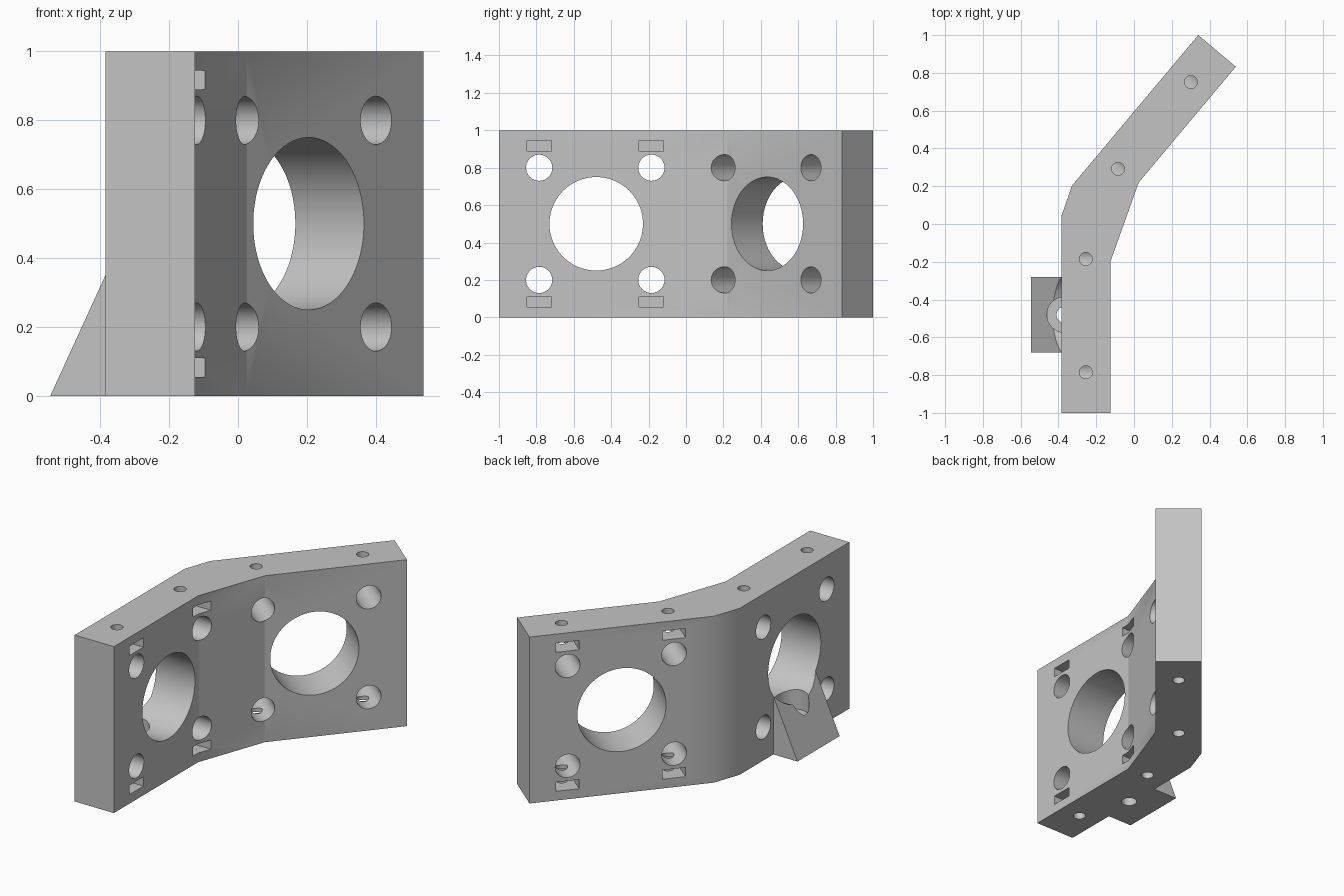
import bpy
import bmesh
import math
from mathutils import Matrix, Vector

cube = bpy.data.objects.get("Cube")
if cube:
    bpy.data.objects.remove(cube, do_unlink=True)

THICK = 0.26
grey = bpy.data.materials.new("plain_grey")
grey.use_nodes = True
colour = (0.55, 0.55, 0.55, 1)
grey.diffuse_color = colour
grey.node_tree.nodes["Principled BSDF"].inputs["Base Color"].default_value = colour


def make_object(name, bm):
    bmesh.ops.recalc_face_normals(bm, faces=bm.faces)
    mesh = bpy.data.meshes.new(name)
    bm.to_mesh(mesh)
    bm.free()
    mesh.materials.append(grey)
    obj = bpy.data.objects.new(name, mesh)
    bpy.context.collection.objects.link(obj)
    return obj


def prism(name, points, sweep):
    bm = bmesh.new()
    face = bm.faces.new([bm.verts.new(p) for p in points])
    new = bmesh.ops.extrude_face_region(bm, geom=[face])["geom"]
    bmesh.ops.translate(bm, vec=sweep, verts=[v for v in new if isinstance(v, bmesh.types.BMVert)])
    return make_object(name, bm)


def cylinder(start, end, radius, segments=48):
    axis = end - start
    matrix = Matrix.Translation((start + end) / 2) @ axis.to_track_quat("Z", "Y").to_matrix().to_4x4()
    bm = bmesh.new()
    bmesh.ops.create_cone(bm, cap_ends=True, segments=segments, radius1=radius,
                          radius2=radius, depth=axis.length, matrix=matrix)
    return make_object("cutter", bm)


def combine(target, tool, operation="DIFFERENCE"):
    tool.hide_render = True
    mod = target.modifiers.new("combine", "BOOLEAN")
    mod.operation = operation
    mod.solver = "EXACT"
    mod.object = tool
    bpy.context.view_layer.objects.active = target
    bpy.ops.object.modifier_apply(modifier=mod.name)
    bpy.data.objects.remove(tool, do_unlink=True)


class Arm:
    """Local frame of one arm: t along it, d through its thickness, z up."""

    def __init__(self, origin, along, out):
        self.origin, self.along, self.out = Vector(origin), Vector(along), Vector(out)

    def at(self, t, d, z=0.0):
        return self.origin + self.along * t + self.out * d + Vector((0, 0, z))


angle = math.radians(50)
c, s = math.cos(angle), math.sin(angle)
front_arm = Arm((-0.125, -0.2, 0), (0, -1, 0), (-1, 0, 0))
back_arm = Arm((0.025, 0.22, 0), (c, s, 0), (-s, c, 0))

# Bent plate with a chamfered elbow
outline = [front_arm.at(0.8, THICK), front_arm.at(0.8, 0), front_arm.at(0, 0),
           back_arm.at(0, 0), back_arm.at(0.8, 0), back_arm.at(0.8, THICK),
           back_arm.at(-0.24, THICK), front_arm.at(-0.24, THICK)]
bracket = prism("bent_bracket", outline, (0, 0, 1))

# Sloping foot on the outer face
foot = prism("foot", [(-0.545, -0.68, 0), (-0.385, -0.68, 0.35),
                      (-0.3, -0.68, 0.35), (-0.3, -0.68, 0)], (0, 0.4, 0))
combine(bracket, foot, "UNION")

for arm, slot_range in ((front_arm, (-0.08, 0.19)), (back_arm, (THICK - 0.19, THICK + 0.08))):
    # Large bore
    combine(bracket, cylinder(arm.at(0.28, -0.1, 0.5), arm.at(0.28, 0.5, 0.5), 0.25, 96))
    for t in (-0.015, 0.585):
        for z, edge, slot_z in ((0.2, -0.05, 0.055), (0.8, 1.05, 0.89)):
            # Bolt hole through the plate
            combine(bracket, cylinder(arm.at(t, -0.1, z), arm.at(t, 0.4, z), 0.07))
            # Set screw hole from the edge
            combine(bracket, cylinder(arm.at(t, THICK / 2, z), arm.at(t, THICK / 2, edge), 0.034, 32))
            # Nut slot
            near, far = slot_range
            corners = [arm.at(t + a, d, slot_z) for a, d in
                       ((-0.065, near), (0.065, near), (0.065, far), (-0.065, far))]
            combine(bracket, prism("cutter", corners, (0, 0, 0.055)))

# Counterbored screw hole through the foot
for low, radius in ((0.15, 0.094), (-0.05, 0.043)):
    combine(bracket, cylinder(Vector((-0.367, -0.48, low)), Vector((-0.367, -0.48, 0.4)), radius))

bpy.ops.object.select_all(action="DESELECT")
bracket.select_set(True)
bpy.context.view_layer.objects.active = bracket
bpy.ops.object.shade_smooth_by_angle(angle=math.radians(30))
